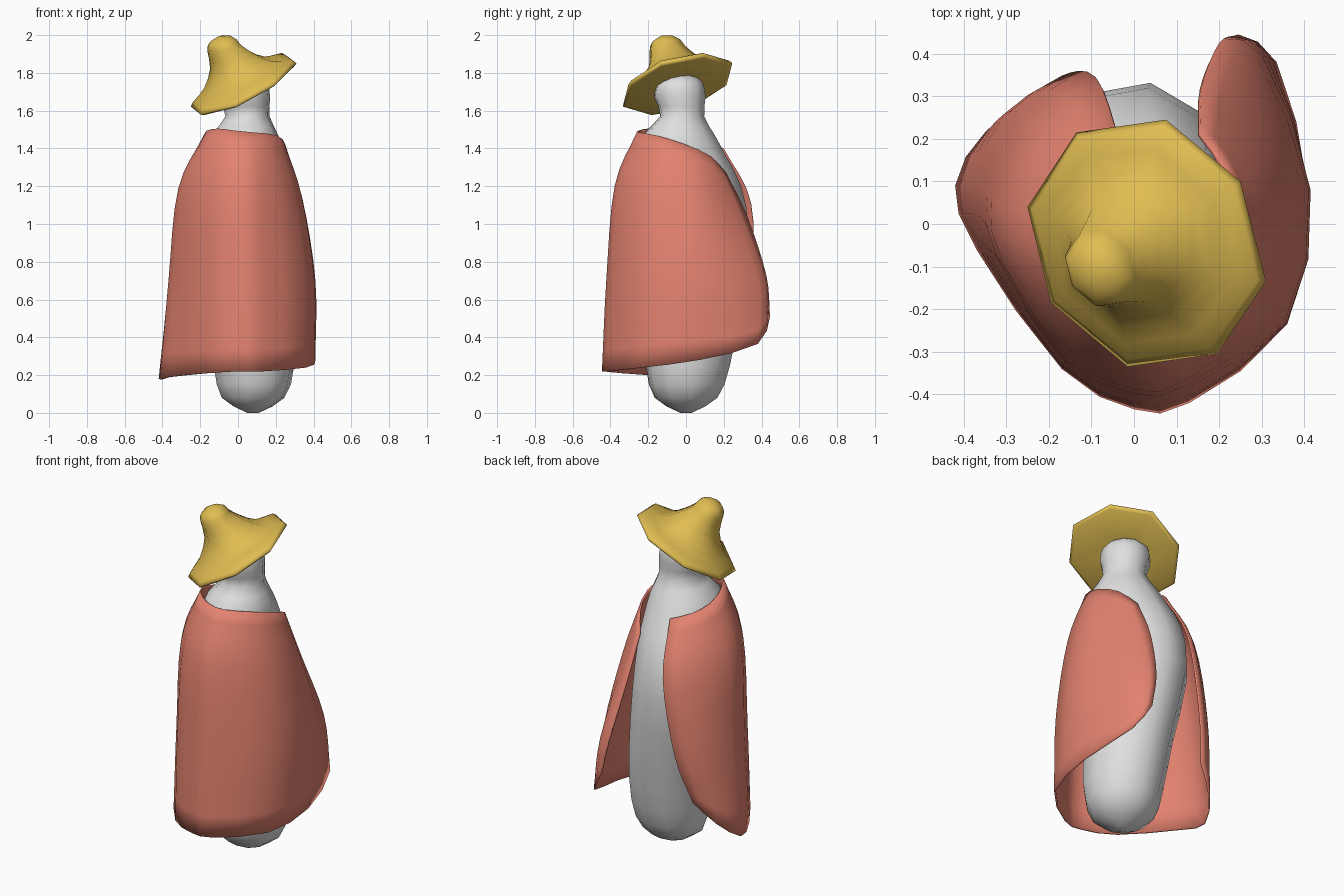
import bpy, bmesh, math

if "Cube" in bpy.data.objects:
    bpy.data.objects.remove(bpy.data.objects["Cube"])


def material(name, color):
    m = bpy.data.materials.new(name)
    m.diffuse_color = (*color, 1)
    m.use_nodes = True
    m.node_tree.nodes["Principled BSDF"].inputs["Base Color"].default_value = m.diffuse_color
    return m


WHITE = material("pale white", (0.74, 0.74, 0.74))
RED = material("coral red", (0.77, 0.225, 0.16))
YELLOW = material("straw yellow", (0.75, 0.51, 0.085))


def smooth_path(points, steps):
    """Catmull-Rom interpolation through tuples of any size."""
    out = []
    n = len(points)
    for i in range(n - 1):
        p1, p2 = points[i], points[i + 1]
        p0 = points[i - 1] if i else [2 * a - b for a, b in zip(p1, p2)]
        p3 = points[i + 2] if i + 2 < n else [2 * b - a for a, b in zip(p1, p2)]
        for k in range(steps):
            t = k / steps
            out.append(tuple(
                0.5 * (2 * b + (c - a) * t + (2 * a - 5 * b + 4 * c - d) * t * t
                       + (3 * b - a - 3 * c + d) * t ** 3)
                for a, b, c, d in zip(p0, p1, p2, p3)))
    out.append(tuple(points[-1]))
    return out


def skin(name, rows, mat, closed, angle):
    """Join rows of points into a surface; closed rows also get end caps."""
    bm = bmesh.new()
    grid = [[bm.verts.new(p) for p in row] for row in rows]
    n = len(grid[0])
    for a, b in zip(grid, grid[1:]):
        for i in range(n if closed else n - 1):
            j = (i + 1) % n
            bm.faces.new((a[i], a[j], b[j], b[i]))
    if closed:
        bm.faces.new(grid[0])
        bm.faces.new(grid[-1])
        bmesh.ops.recalc_face_normals(bm, faces=bm.faces)
    mesh = bpy.data.meshes.new(name)
    bm.to_mesh(mesh)
    bm.free()
    mesh.materials.append(mat)
    ob = bpy.data.objects.new(name, mesh)
    bpy.context.collection.objects.link(ob)
    bpy.ops.object.select_all(action='DESELECT')
    ob.select_set(True)
    bpy.context.view_layer.objects.active = ob
    bpy.ops.object.shade_smooth_by_angle(angle=math.radians(angle))
    return ob


# Body: leaning column with a narrow neck and round head (x, y, z, x radius, y radius)
body_rings = [
    (.08, 0, 0, .03, .03), (.08, 0, .08, .168, .168), (.085, .01, .25, .215, .225),
    (.06, .03, .55, .23, .26), (0, .05, .95, .245, .285), (0, .02, 1.2, .235, .275),
    (.02, -.02, 1.36, .21, .235), (.035, -.04, 1.47, .18, .195), (.05, -.02, 1.57, .118, .118),
    (.035, -.032, 1.67, .137, .137), (.03, -.035, 1.75, .125, .125), (.03, -.035, 1.79, .07, .07),
]
rows = []
for x, y, z, rx, ry in smooth_path(body_rings, 2):
    rows.append([(x + rx * math.cos(a), y + ry * math.sin(a), z)
                 for a in (math.tau * (k + 0.25) / 10 for k in range(10))])
skin("body", rows, WHITE, True, 60)

# Cape: open sheet, each row runs from right back edge round the front to left back edge
neckline = [(.155, .215, 1.27), (.215, .13, 1.36), (.25, 0, 1.42), (.205, -.16, 1.47),
            (.08, -.25, 1.485), (-.02, -.25, 1.495), (-.105, -.20, 1.505),
            (-.165, -.10, 1.495), (-.175, .02, 1.46), (-.13, .13, 1.43), (-.035, .2, 1.40)]
chest = [(.16, .325, 1.04), (.245, .235, 1.08), (.342, .05, 1.13), (.295, -.2, 1.17),
         (.11, -.355, 1.2), (0, -.372, 1.2), (-.15, -.30, 1.2), (-.29, -.1, 1.2),
         (-.315, .05, 1.17), (-.23, .23, 1.15), (-.09, .345, 1.11)]
waist = [(.20, .425, .73), (.29, .385, .68), (.41, .08, .70), (.355, -.225, .7),
         (.12, -.40, .7), (0, -.412, .7), (-.165, -.33, .7), (-.34, -.06, .7),
         (-.365, .09, .7), (-.29, .265, .7), (-.17, .348, .68)]
hem = [(.245, .445, .51), (.335, .38, .365), (.41, .07, .28), (.36, -.235, .24),
       (.13, -.42, .22), (0, -.435, .22), (-.17, -.34, .21), (-.37, -.06, .19),
       (-.42, .09, .18), (-.35, .215, .28), (-.24, .28, .40)]
columns = [smooth_path(c, 4) for c in zip(neckline, chest, waist, hem)]
cape = skin("cape", [smooth_path(r, 2) for r in zip(*columns)], RED, False, 180)

# Thin cloth thickness on the inside
cloth = cape.modifiers.new("cloth", 'SOLIDIFY')
cloth.thickness = 0.01
cloth.offset = -1

# Hat: octagonal tilted brim that narrows into a leaning crown
brim = [(-.25, .04), (-.135, .215), (.075, .245), (.25, .10),
        (.31, -.135), (.195, -.305), (-.015, -.335), (-.195, -.185)]
CX, CY = 0.03, -0.045


def hat_ring(scale, x, y, z, tilt):
    ring = []
    for px, py in brim:
        dx, dy = (px - CX) * scale, (py - CY) * scale
        ring.append((x + dx, y + dy, z + tilt * (0.51 * dx + 0.318 * dy)))
    return ring


# Crown rings: scale, centre x, y, z, share of the brim's tilt
upper = [(0.94, .026, -.047, 1.757, 1), (0.64, .0, -.06, 1.79, 0.95),
         (0.42, -.03, -.075, 1.862, 0.8), (0.32, -.072, -.10, 1.93, 0.45),
         (0.26, -.080, -.106, 1.968, 0.3), (0.10, -.072, -.104, 1.997, 0.15)]
hat_rows = [hat_ring(0.3, CX, CY, 1.737, 1), hat_ring(0.94, CX + .004, CY, 1.727, 1),
            hat_ring(1, CX, CY, 1.737, 1)]
hat_rows += [hat_ring(*u) for u in smooth_path(upper, 2)]
skin("hat", hat_rows, YELLOW, True, 180)
